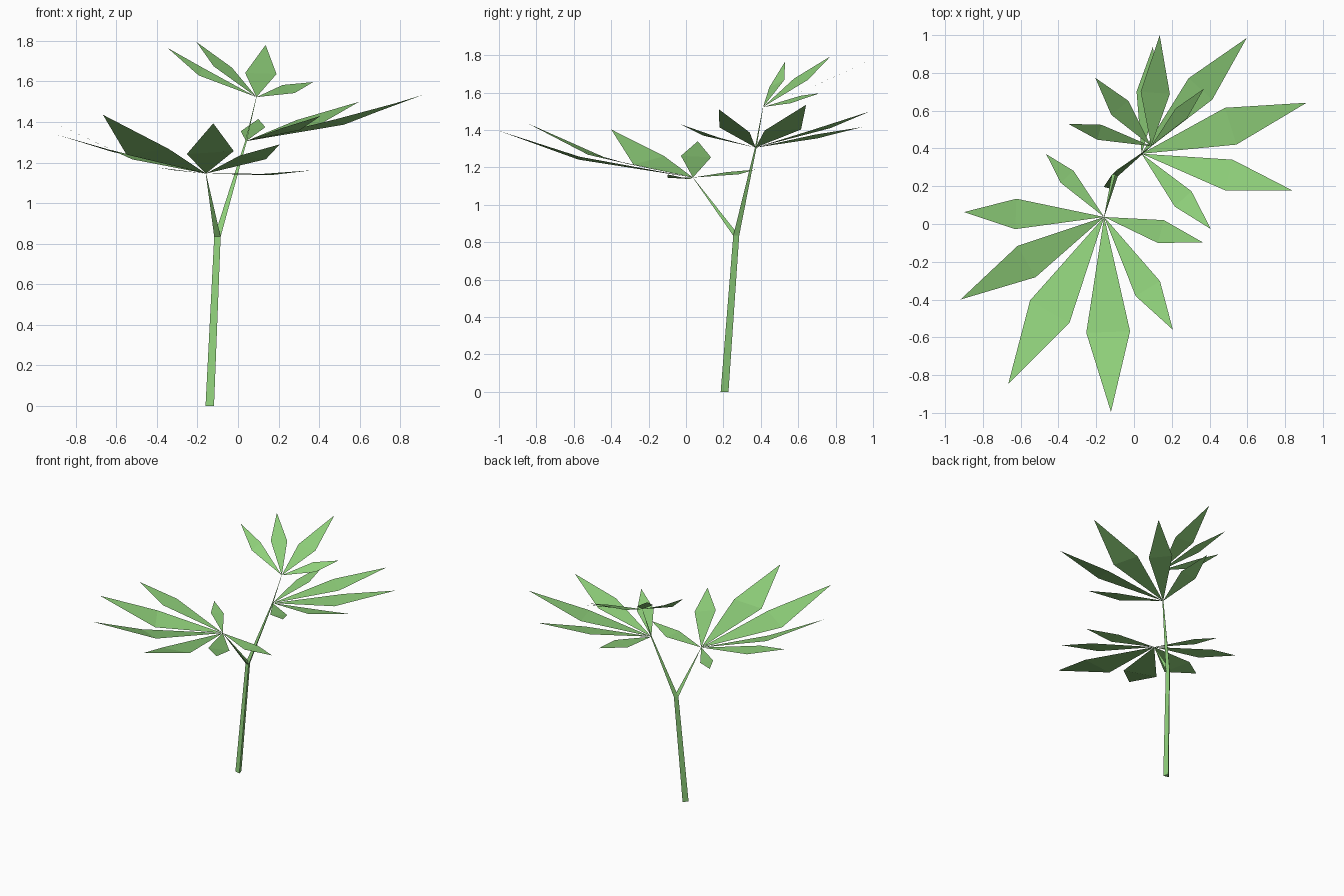
import bpy
import math
from mathutils import Vector

green = bpy.data.materials.new("leaf green")
green.diffuse_color = (0.275, 0.63, 0.195, 1)


def make(name, verts, faces):
    mesh = bpy.data.meshes.new(name)
    mesh.from_pydata(verts, [], faces)
    mesh.materials.append(green)
    obj = bpy.data.objects.new(name, mesh)
    bpy.context.collection.objects.link(obj)
    return obj


# Three-sided tapering stalk through a list of (point, radius)
def stalk(name, path):
    verts, faces = [], []
    for p, r in path:
        for deg in (315, 75, 195):
            a = math.radians(deg)
            verts.append((p[0] + r * math.cos(a), p[1] + r * math.sin(a), p[2]))
    for i in range(0, 3 * (len(path) - 1), 3):
        for j in range(3):
            k = (j + 1) % 3
            faces.append((i + j, i + k, i + k + 3, i + j + 3))
    n = len(verts)
    faces += [(2, 1, 0), (n - 3, n - 2, n - 1)]
    return make(name, verts, faces)


# Fan of folded diamond leaflets around one hub.
# Leaflet: tip x, y, z, widest point along it, width, left z, right z
def leaf_fan(name, hub, leaflets):
    verts, faces = [], []
    for x, y, z, along, width, left_z, right_z in leaflets:
        h, tip = Vector(hub), Vector((x, y, z))
        mid = h.lerp(tip, along)
        d = tip - h
        side = Vector((-d.y, d.x, 0)).normalized() * width / 2
        left, right = mid + side, mid - side
        left.z, right.z = left_z, right_z
        n = len(verts)
        verts += [h, right, left, tip]
        faces += [(n, n + 1, n + 2), (n + 2, n + 1, n + 3)]
    return make(name, verts, faces)


base = (-0.136, 0.203, 0)
fork = (-0.099, 0.266, 0.835)
low_hub = (-0.158, 0.037, 1.146)
mid_hub = (0.04, 0.372, 1.306)
top_hub = (0.091, 0.412, 1.523)

# Stalks
stalk("main_stem", [(base, 0.025), (fork, 0.019), (mid_hub, 0.005), (top_hub, 0.001)])
stalk("side_branch", [(fork, 0.019), (low_hub, 0.001)])

# Leaf fans
leaf_fan("lower_leaves", low_hub, [
    (-0.465, 0.37, 1.188, 0.64, 0.093, 1.175, 1.163),
    (-0.90, 0.063, 1.34, 0.63, 0.161, 1.262, 1.254),
    (-0.919, -0.40, 1.403, 0.54, 0.191, 1.216, 1.26),
    (-0.666, -0.847, 1.436, 0.567, 0.24, 1.268, 1.24),
    (-0.122, -0.995, 1.394, 0.59, 0.232, 1.257, 1.242),
    (0.206, -0.56, 1.29, 0.635, 0.151, 1.217, 1.235),
    (0.364, -0.097, 1.162, 0.575, 0.125, 1.138, 1.145),
])
leaf_fan("middle_leaves", mid_hub, [
    (0.914, 0.642, 1.535, 0.54, 0.204, 1.403, 1.397),
    (0.84, 0.177, 1.51, 0.578, 0.167, 1.387, 1.414),
    (0.407, -0.027, 1.43, 0.60, 0.12, 1.36, 1.37),
    (0.597, 0.985, 1.50, 0.56, 0.169, 1.41, 1.395),
    (0.10, 0.938, 1.415, 0.57, 0.122, 1.355, 1.375),
])
leaf_fan("top_leaves", top_hub, [
    (-0.348, 0.53, 1.766, 0.625, 0.082, 1.63, 1.667),
    (-0.205, 0.774, 1.795, 0.56, 0.117, 1.675, 1.668),
    (0.136, 1.0, 1.78, 0.48, 0.155, 1.642, 1.637),
    (0.37, 0.716, 1.597, 0.57, 0.08, 1.583, 1.543),
])
